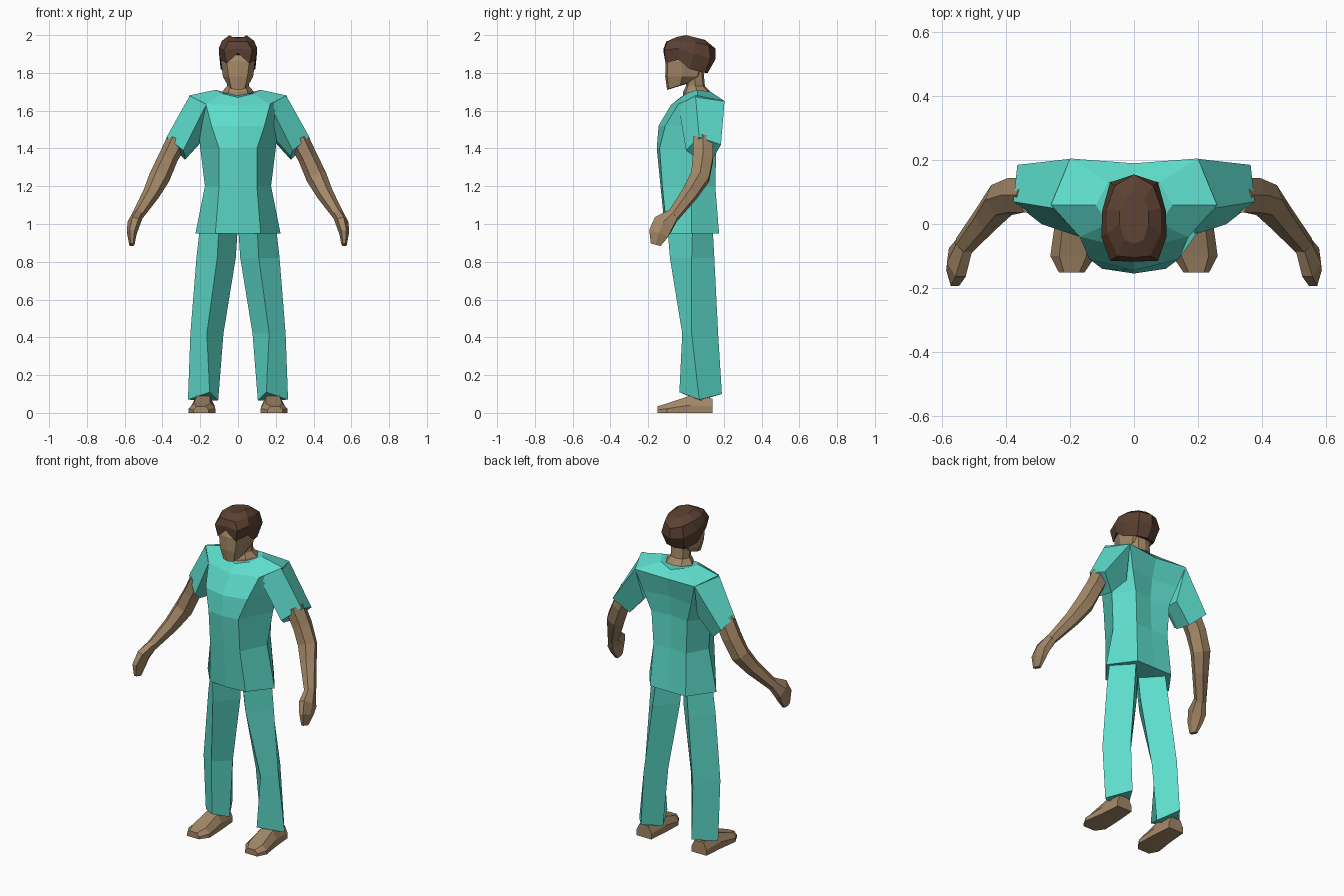
import bpy
import bmesh
from mathutils import Vector

cube = bpy.data.objects.get("Cube")
if cube:
    bpy.data.objects.remove(cube, do_unlink=True)


def make_material(name, colour):
    material = bpy.data.materials.new(name)
    material.use_nodes = True
    rgba = (*colour, 1)
    material.diffuse_color = rgba
    material.node_tree.nodes["Principled BSDF"].inputs["Base Color"].default_value = rgba
    return material


teal = make_material("teal cloth", (.11, .72, .60))
skin = make_material("tan skin", (.37, .245, .135))
brown = make_material("dark brown hair", (.105, .052, .032))


def loft(name, rings, material, flip=1):
    """Skin a closed surface over rings that share a point count."""
    bm = bmesh.new()
    loops = [[bm.verts.new((x * flip, y, z)) for x, y, z in ring] for ring in rings]
    count = len(loops[0])
    for low, high in zip(loops, loops[1:]):
        for i in range(count):
            j = (i + 1) % count
            bm.faces.new((low[i], low[j], high[j], high[i]))
    bm.faces.new(loops[0][::-1])
    bm.faces.new(loops[-1])
    bmesh.ops.recalc_face_normals(bm, faces=bm.faces)
    mesh = bpy.data.meshes.new(name)
    bm.to_mesh(mesh)
    bm.free()
    mesh.materials.append(material)
    obj = bpy.data.objects.new(name, mesh)
    bpy.context.collection.objects.link(obj)
    return obj


def symmetric(half):
    """Close a half outline whose first and last points lie on the middle plane."""
    return list(half) + [(-x, y, z) for x, y, z in half[-2:0:-1]]


def level(z, front, front_edge, side, back_edge, back):
    points = [(0, front), front_edge, side, back_edge, (0, back)]
    return symmetric([(x, y, z) for x, y in points])


def limb_rings(path, corners):
    """Rings of given corners across a path of (centre, width, depth)."""
    centres = [Vector(step[0]) for step in path]
    rings = []
    for i, (_, width, depth) in enumerate(path):
        along = centres[min(i + 1, len(path) - 1)] - centres[max(i - 1, 0)]
        across = Vector((0, 1, 0)).cross(along).normalized()
        deep = along.cross(across).normalized()
        rings.append([centres[i] + across * width * u + deep * depth * v for u, v in corners])
    return rings


def pair(name, rings, material):
    for prefix, flip in (("left", 1), ("right", -1)):
        loft(f"{prefix}_{name}", rings, material, flip)


# Shirt body, ending in the shoulder line and the collar
shoulder = symmetric([(0, -.08, 1.63), (.17, -.04, 1.635), (.26, .06, 1.68),
                      (.2, .205, 1.65), (0, .19, 1.64)])
collar = symmetric([(0, -.03, 1.67), (.08, 0, 1.69), (.12, .06, 1.71),
                    (.08, .13, 1.7), (0, .15, 1.68)])
loft("shirt", [
    level(.95, -.11, (.12, -.1), (.225, .03), (.12, .175), .175),
    level(1.2, -.135, (.1, -.125), (.175, .03), (.11, .155), .15),
    level(1.4, -.155, (.1, -.14), (.2, .05), (.12, .16), .14),
    level(1.52, -.145, (.14, -.11), (.21, .06), (.16, .18), .155),
    shoulder, collar], teal)

# Short sleeves
pair("sleeve", [
    [(.255, .05, 1.68), (.2, .204, 1.65), (.18, .15, 1.45), (.19, .06, 1.46), (.17, -.04, 1.63)],
    [(.378, .07, 1.46), (.365, .185, 1.42), (.28, .14, 1.34), (.28, .04, 1.36), (.29, 0, 1.39)],
], teal)

# Bare arms and closed hands
hexagon = [(1, 0), (.5, .9), (-.5, .9), (-1, 0), (-.5, -.9), (.5, -.9)]
pair("arm", limb_rings([
    ((.32, .09, 1.45), .055, .06),
    ((.37, .09, 1.35), .052, .06),
    ((.415, .075, 1.25), .056, .055),
    ((.46, .02, 1.16), .045, .045),
    ((.535, -.07, 1.04), .03, .034)], hexagon), skin)
pair("hand", limb_rings([
    ((.53, -.065, 1.05), .03, .034),
    ((.553, -.12, 1), .034, .062),
    ((.562, -.145, .95), .026, .058),
    ((.562, -.16, .89), .014, .03)], hexagon), skin)


# Trouser legs with a creased front and back
def trouser_ring(z, front, outer, back, inner):
    return [(*point, z) for point in (front, outer, back, inner)]


hem = [(.15, -.035, .11), (.265, .07, .07), (.17, .19, .1), (.105, .07, .065)]
pair("trouser_leg", [
    hem,
    trouser_ring(.42, (.165, -.02), (.252, .03), (.165, .17), (.077, .06)),
    trouser_ring(.82, (.11, -.085), (.22, .03), (.12, .15), (.012, .04)),
    trouser_ring(1, (.1, -.1), (.2, .035), (.1, .14), (0, .03))], teal)


# Feet lofted from heel to toe, with ankles
def foot_ring(y, inner, outer, top):
    slope = (outer - inner) * .2
    return [(inner, y, 0), (outer, y, 0), (outer, y, top * .45),
            (outer - slope, y, top), (inner + slope, y, top), (inner, y, top * .45)]


pair("foot", [
    foot_ring(.14, .135, .235, .075),
    foot_ring(.02, .125, .245, .09),
    foot_ring(-.1, .12, .262, .05),
    foot_ring(-.152, .155, .235, .035)], skin)
pair("ankle", limb_rings([((.185, .08, .03), .045, .055),
                          ((.185, .08, .25), .035, .045)], hexagon), skin)

# Neck and head
loft("neck", [
    level(1.62, -.02, (.07, 0), (.1, .07), (.07, .13), .14),
    level(1.7, -.015, (.05, 0), (.085, .06), (.05, .12), .13),
    level(1.73, 0, (.04, .01), (.058, .05), (.04, .09), .1),
    level(1.84, 0, (.04, .01), (.06, .04), (.04, .08), .09)], skin)
chin = symmetric([(0, -.1, 1.71), (.035, -.092, 1.715), (.055, -.03, 1.735),
                  (.04, .02, 1.75), (0, .03, 1.75)])
loft("head", [
    chin,
    level(1.78, -.11, (.05, -.1), (.08, -.02), (.06, .06), .075),
    level(1.86, -.108, (.06, -.098), (.09, -.02), (.07, .08), .1),
    level(1.94, -.08, (.05, -.07), (.07, 0), (.05, .08), .1)], skin)

# Hair with a parted fringe
loft("hair", [symmetric(half) for half in (
    [(0, -.118, 1.905), (.06, -.108, 1.85), (.092, -.04, 1.87),
     (.092, .02, 1.82), (.06, .1, 1.8), (0, .115, 1.8)],
    [(0, -.118, 1.93), (.075, -.115, 1.92), (.102, -.04, 1.93),
     (.1, .04, 1.9), (.075, .13, 1.88), (0, .155, 1.87)],
    [(0, -.105, 1.965), (.05, -.1, 1.965), (.085, -.03, 1.97),
     (.085, .05, 1.96), (.06, .12, 1.945), (0, .155, 1.93)],
    [(0, -.06, 1.985), (.03, -.05, 1.99), (.045, 0, 2),
     (.045, .04, 1.99), (.03, .08, 1.98), (0, .1, 1.975)])], brown)
